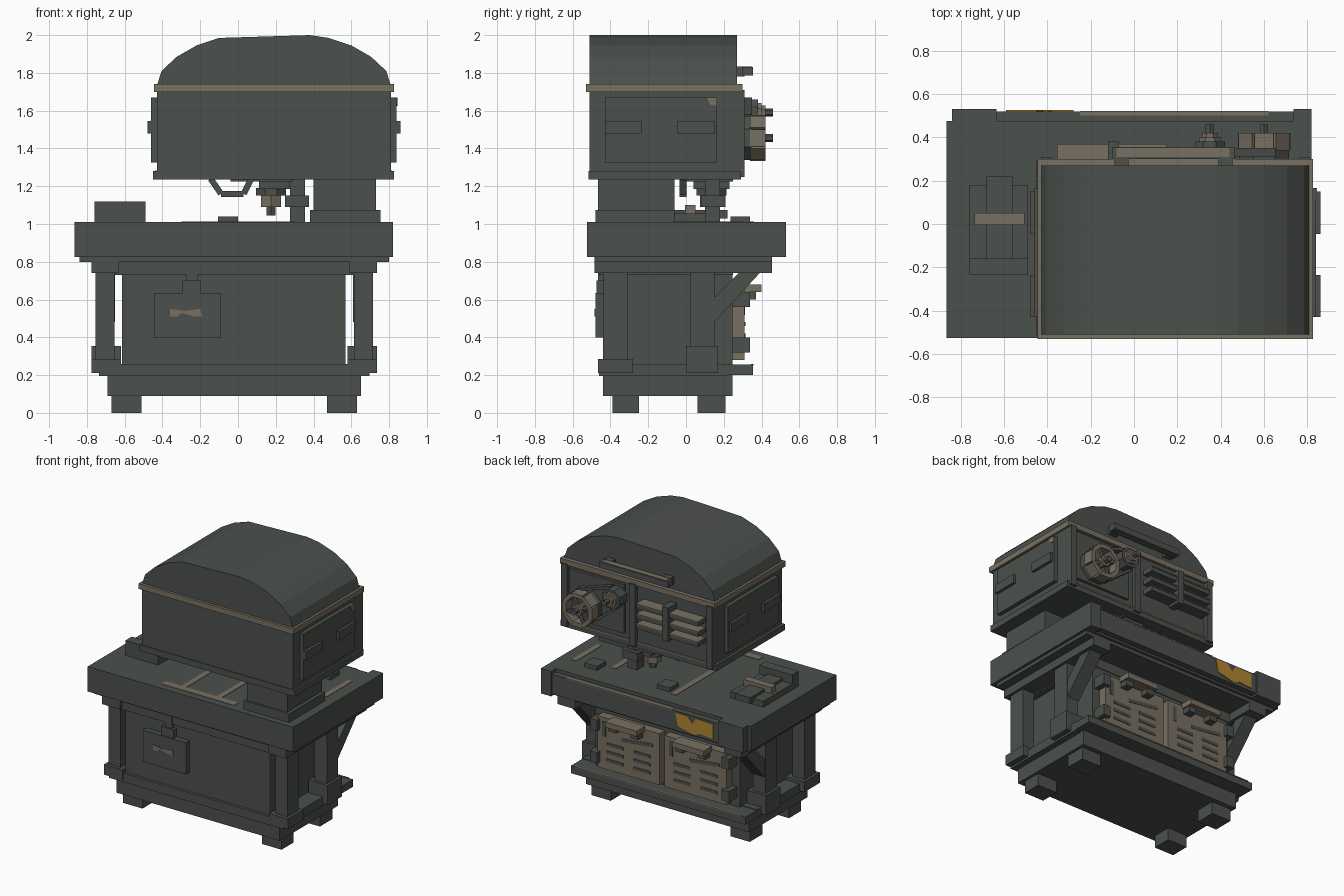
import bpy, bmesh
from math import cos, sin, tau
from mathutils import Vector

if "Cube" in bpy.data.objects:
    bpy.data.objects.remove(bpy.data.objects["Cube"], do_unlink=True)


def material(name, colour):
    m = bpy.data.materials.new(name)
    m.use_nodes = True
    m.diffuse_color = (*colour, 1)
    node = next(n for n in m.node_tree.nodes if n.type == 'BSDF_PRINCIPLED')
    node.inputs["Base Color"].default_value = (*colour, 1)
    node.inputs["Roughness"].default_value = .8
    return m


STEEL = material("dark grey green steel", (.072, .082, .073))
WORN = material("worn taupe metal", (.19, .16, .12))
YELLOW = material("warning yellow", (.43, .24, .03))


def prism(name, points, axis, lo, hi, mat=STEEL):
    """Extrude a closed outline along an axis; outline uses the other two axes in order."""
    def place(p, d):
        c = list(p)
        c.insert("xyz".index(axis), d)
        return Vector(c)
    bm = bmesh.new()
    ends = [[bm.verts.new(place(p, d)) for p in points] for d in (lo, hi)]
    for ring in ends:
        bm.faces.new(ring)
    n = len(points)
    for i in range(n):
        j = (i + 1) % n
        bm.faces.new((ends[0][i], ends[0][j], ends[1][j], ends[1][i]))
    bmesh.ops.recalc_face_normals(bm, faces=bm.faces)
    mesh = bpy.data.meshes.new(name)
    bm.to_mesh(mesh)
    bm.free()
    mesh.materials.append(mat)
    ob = bpy.data.objects.new(name, mesh)
    bpy.context.collection.objects.link(ob)
    return ob


def box(name, x, y, z, mat=STEEL):
    outline = [(x[0], y[0]), (x[1], y[0]), (x[1], y[1]), (x[0], y[1])]
    return prism(name, outline, "z", z[0], z[1], mat)


def disc(name, centre, radius, axis, lo, hi, mat=STEEL, sides=8):
    u, v = centre
    pts = [(u + radius * cos(tau * (i + .5) / sides),
            v + radius * sin(tau * (i + .5) / sides)) for i in range(sides)]
    return prism(name, pts, axis, lo, hi, mat)


def bar(name, a, b, width, axis, lo, hi, mat=STEEL):
    """Straight bar between two points of a plane."""
    a, b = Vector(a), Vector(b)
    side = (b - a).orthogonal().normalized() * width / 2
    return prism(name, [a + side, b + side, b - side, a - side], axis, lo, hi, mat)


def pair(name, near, far, y, z, mat=STEEL, mid=-.02):
    """Two boxes mirrored about the stand's middle."""
    for label, s in (("left", 1), ("right", -1)):
        box(f"{label}_{name}", sorted((mid + s * near, mid + s * far)), y, z, mat)


# Feet and plinth
pair("front_foot", .49, .65, (-.39, -.25), (0, .09))
pair("back_foot", .49, .65, (.06, .21), (0, .09))
box("plinth", (-.69, .65), (-.44, .245), (.09, .2))
box("base_slab", (-.735, .695), (-.46, .22), (.195, .26))
box("back_ledge", (-.735, .695), (.2, .355), (.2, .255))
box("ledge_worn_edge", (-.7, .66), (.345, .358), (.25, .258), WORN)
pair("front_post_base", .6, .755, (-.465, -.28), (.21, .285))
pair("back_post_base", .6, .755, (0, .17), (.21, .355))

# Cabinet, posts and braces
box("cabinet", (-.615, .57), (-.44, .245), (.25, .74))
box("cabinet_top_beam", (-.65, .61), (-.46, .25), (.73, .82))
for label, y in (("front", (-.44, -.31)), ("back", (.02, .15))):
    pair(label + "_post", .635, .735, y, (.28, .76))
pair("front_post_cap", .61, .755, (-.485, -.28), (.74, .81))
pair("side_beam", .61, .755, (-.3, .455), (.74, .81))
box("under_table_frame", (-.84, .8), (-.485, .455), (.8, .83))
brace = [(.15, .48), (.15, .61), (.28, .74), (.39, .74)]
prism("left_brace", brace, "x", .61, .71)
prism("right_brace", brace, "x", -.75, -.65)

# Hanging plate on the front
box("hanging_plate", (-.445, -.09), (-.48, -.43), (.4, .635))
box("plate_tab", (-.295, -.195), (-.475, -.43), (.63, .7))
box("plate_hanger", (-.275, -.215), (-.465, -.43), (.69, .83))
prism("plate_worn_mark", [(-.36, .51), (-.32, .51), (-.3, .53), (-.23, .51), (-.19, .51),
      (-.2, .55), (-.28, .54), (-.36, .55)], "y", -.484, -.479, WORN)

# Cabinet doors with slots, handles and hinges
for label, x0, x1, hinge in (("left", 0, .51, .52), ("right", -.55, -.04, -.56)):
    mid = (x0 + x1) / 2
    box(label + "_door", (x0, x1), (.24, .31), (.28, .66), WORN)
    box(label + "_handle", (mid - .13, mid + .13), (.3, .4), (.64, .68), WORN)
    for side in (-.09, .09):
        box(label + "_handle_mount", (mid + side - .03, mid + side + .03), (.3, .37), (.6, .645))
    for z in (.36, .6):
        box(label + "_hinge", (hinge - .03, hinge + .03), (.24, .34), (z - .04, z + .04))
    for z in (.35, .41, .47):
        for side in (-.11, .11):
            bar(label + "_vent_slot", (mid + side - .07, z), (mid + side + .07, z), .022,
                "y", .309, .314)
    bar(label + "_scuff", (mid - .2, .56), (mid + .05, .53), .025, "y", .309, .313)
    bar(label + "_scuff_edge", (mid + .2, .52), (mid + .2, .63), .03, "y", .309, .313)

# Table with back apron
box("table", (-.865, .82), (-.525, .475), (.825, 1.01))
box("back_apron", (-.64, .74), (.47, .52), (.84, .985))
box("left_apron_block", (.735, .82), (.47, .53), (.825, 1.01))
box("right_apron_block", (-.84, -.635), (.47, .53), (.825, 1.01))
prism("yellow_label", [(-.59, .86), (-.48, .87), (-.43, .85), (-.3, .88), (-.28, .975),
      (-.38, .975), (-.42, .93), (-.45, .975), (-.59, .97)], "y", .519, .525, YELLOW)
box("apron_worn_edge", (-.25, .62), (.5, .522), (.98, .988), WORN)

# Worn slots in the table top
for x, y in ((-.15, (-.42, .36)), (.14, (-.42, -.1)), (.42, (0, .25)), (.71, (0, .3))):
    box("worn_slot", (x - .02, x + .02), y, (1.005, 1.013), WORN)
box("worn_front_slot", (-.3, .3), (-.47, -.42), (1.005, 1.013), WORN)

# Clamps on the table
box("vice_base", (-.76, -.49), (-.235, .18), (1, 1.055))
box("vice_fixed_jaw", (-.76, -.49), (-.235, -.16), (1.05, 1.12))
box("vice_worn_jaw", (-.735, -.505), (-.005, .05), (1.05, 1.1), WORN)
box("vice_slide", (-.68, -.56), (-.16, .22), (1.03, 1.075))
for x in (-.105, .49):
    box("table_stop", (x, x + .105), (.235, .34), (1, 1.04))

# Column, spindle and guide
box("column_foot", (.38, .755), (-.48, -.06), (1, 1.075))
box("column", (.4, .73), (-.465, -.06), (1.07, 1.25))
box("guide_post", (.275, .355), (.1, .18), (1, 1.25))
box("guide_collar", (.25, .375), (.08, .21), (1.09, 1.15))
box("spindle_mount", (-.04, .29), (0, .25), (1.225, 1.25))
box("spindle_head", (.11, .275), (.04, .23), (1.185, 1.24))
disc("spindle_collar", (.175, .135), .085, "z", 1.15, 1.19)
disc("spindle_nut", (.175, .135), .06, "z", 1.09, 1.155, WORN, 6)
disc("spindle_tip", (.175, .135), .027, "z", 1.045, 1.1, STEEL, 6)
hook = [(-.145, 1.24), (-.09, 1.16), (.03, 1.16), (.07, 1.24)]
for a, b in zip(hook, hook[1:]):
    bar("hook_handle", a, b, .032, "y", -.035, .003)

# Head with domed cover
box("head", (-.43, .81), (-.51, .28), (1.24, 1.72))
box("head_flange", (-.45, .825), (-.515, .29), (1.235, 1.28))
box("head_trim", (-.445, .825), (-.53, .3), (1.7, 1.74), WORN)
box("flange_worn_edge", (-.44, .815), (.285, .293), (1.272, 1.283), WORN)
half = [(.62, 1.73), (.595, 1.81), (.515, 1.885), (.41, 1.945), (.29, 1.985), (.19, 2)]
dome = [(.19 + x, z) for x, z in half] + [(.19 - x, z) for x, z in reversed(half[:-1])]
prism("dome_cover", dome, "y", -.51, .27)
for label, s in (("left", 1), ("right", -1)):
    def span(a, b):
        return sorted((.19 + s * a, .19 + s * b))
    box(label + "_side_panel", span(.6, .65), (-.43, .165), (1.325, 1.67))
    for y in (-.43, -.045):
        box(label + "_panel_handle", span(.64, .67), (y, y + .195), (1.48, 1.545))
prism("panel_worn_corner", [(.11, 1.67), (.165, 1.67), (.165, 1.625), (.13, 1.63)], "x",
      .838, .844, WORN)

# Back of the head: frame, louvres and grab bar
for x in (-.43, .2, .76):
    box("back_frame_post", (x, x + .05), (.27, .31), (1.25, 1.71))
for z in (1.44, 1.515, 1.59):
    box("louvre", (-.355, .15), (.27, .365), (z - .02, z + .012))
    box("louvre_worn_top", (-.355, .15), (.275, .37), (z + .01, z + .018), WORN)
box("louvre_strap", (-.12, -.07), (.27, .38), (1.4, 1.65))
box("grab_bar", (-.1, .465), (.3, .355), (1.785, 1.83))
box("grab_bar_worn_top", (-.08, .44), (.31, .35), (1.826, 1.833), WORN)
for x in (-.09, .39):
    box("grab_bar_mount", (x, x + .065), (.26, .31), (1.78, 1.835))

# Belt drive
box("drive_plate", (.3, .75), (.27, .3), (1.32, 1.68))
big, small = (.6, 1.455), (.35, 1.59)
disc("big_pulley_back", big, .125, "y", .29, .35)
disc("small_pulley", small, .075, "y", .29, .38)
disc("small_pulley_face", small, .055, "y", .37, .4, WORN)
for i in range(8):
    a, b = ((big[0] + .115 * cos(tau * (k + .5) / 8),
             big[1] + .115 * sin(tau * (k + .5) / 8)) for k in (i, i + 1))
    bar("pulley_rim", a, b, .03, "y", .34, .42, WORN)
    if i % 2:
        bar("pulley_spoke", big, a, .03, "y", .34, .4)
for centre in (big, small):
    disc("pulley_hub", centre, .04, "y", .3, .42, WORN)
    disc("pulley_axle", centre, .022, "y", .3, .46, STEEL, 6)
bar("upper_belt", (.65, 1.57), (.37, 1.66), .02, "y", .31, .35)
bar("lower_belt", (.53, 1.36), (.31, 1.53), .02, "y", .31, .35)
